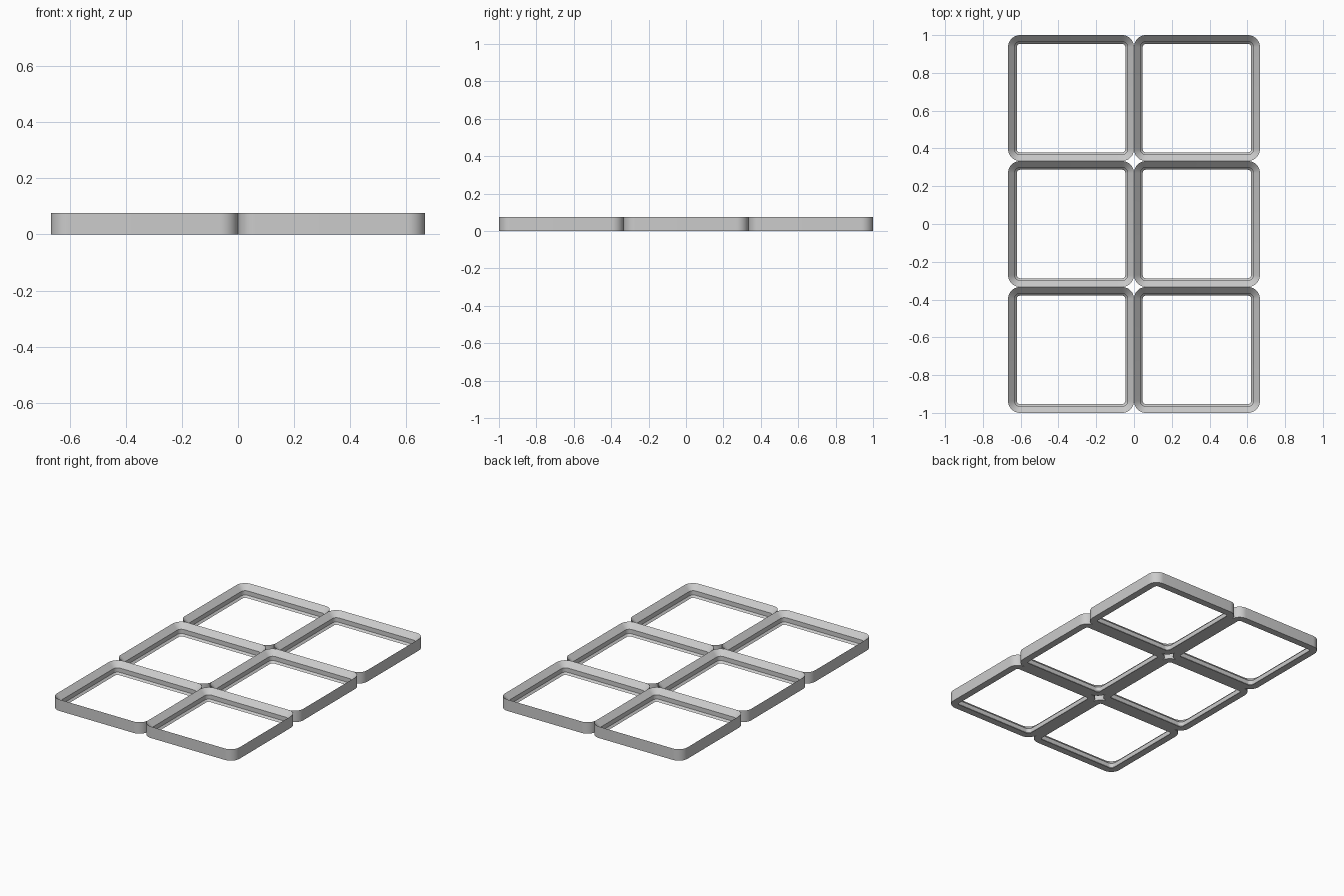
import bpy
import bmesh
from math import sin, cos, pi

if "Cube" in bpy.data.objects:
    bpy.data.objects.remove(bpy.data.objects["Cube"])

CELL = 2 / 3          # pitch of one square cell
MM = CELL / 42        # detail unit
H = 0.0755            # plate height
RADIUS = 4 * MM       # outer corner radius
SEGS = 12             # segments per corner
COLS, ROWS = 2, 3

# Wall cross-section: (inset from the cell edge, height)
PROFILE = [(0, 0), (0, H), (2.15 * MM, H - 2.15 * MM),
           (2.15 * MM, 0.8 * MM), (2.9 * MM, 0)]


def rounded_loop(bm, cx, cy, inset, z):
    """Ring of vertices along a rounded square."""
    c = CELL / 2 - RADIUS
    r = RADIUS - inset
    ring = []
    for q, (sx, sy) in enumerate([(1, 1), (-1, 1), (-1, -1), (1, -1)]):
        for i in range(SEGS + 1):
            a = (q + i / SEGS) * pi / 2
            ring.append(bm.verts.new((cx + sx * c + r * cos(a),
                                      cy + sy * c + r * sin(a), z)))
    return ring


bm = bmesh.new()

# Frame of every cell
for ix in range(COLS):
    for iy in range(ROWS):
        cx = (ix - (COLS - 1) / 2) * CELL
        cy = (iy - (ROWS - 1) / 2) * CELL
        rings = [rounded_loop(bm, cx, cy, d, z) for d, z in PROFILE]
        n = len(rings[0])
        for k, a in enumerate(rings):
            b = rings[(k + 1) % len(rings)]
            for i in range(n):
                j = (i + 1) % n
                bm.faces.new((a[i], a[j], b[j], b[i]))

# Fuse neighbours: drop the touching side walls, then weld
x_seams = [(i - COLS / 2) * CELL for i in range(1, COLS)]
y_seams = [(i - ROWS / 2) * CELL for i in range(1, ROWS)]


def on_seam(face):
    return (any(all(abs(v.co.x - s) < 1e-5 for v in face.verts) for s in x_seams) or
            any(all(abs(v.co.y - s) < 1e-5 for v in face.verts) for s in y_seams))


bmesh.ops.delete(bm, geom=[f for f in bm.faces if on_seam(f)], context='FACES')
bmesh.ops.remove_doubles(bm, verts=bm.verts, dist=1e-5)
bmesh.ops.recalc_face_normals(bm, faces=bm.faces)

mesh = bpy.data.meshes.new("grid_baseplate")
bm.to_mesh(mesh)
bm.free()
plate = bpy.data.objects.new("grid_baseplate", mesh)
bpy.context.collection.objects.link(plate)
bpy.context.view_layer.objects.active = plate
plate.select_set(True)
bpy.ops.object.shade_smooth_by_angle(angle=pi / 6)
